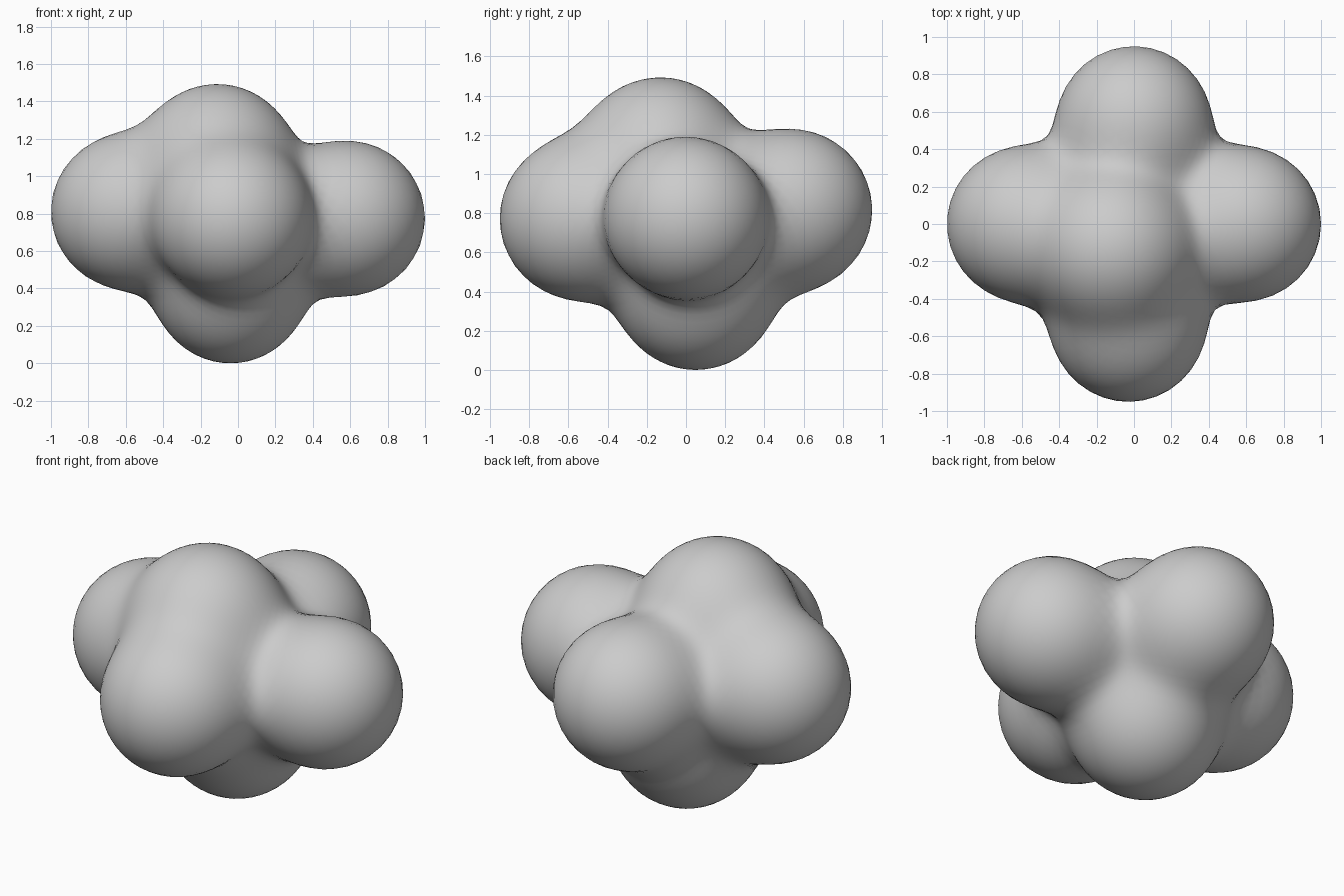
import bpy, bmesh, math
from mathutils import Vector

if "Cube" in bpy.data.objects:
    bpy.data.objects.remove(bpy.data.objects["Cube"])

# Six overlapping lobes: left, right, front, back, top, bottom (centre, radius)
LOBES = [
    ((-0.59, 0.00, 0.81), 0.41),
    ((0.59, 0.00, 0.775), 0.41),
    ((-0.03, -0.54, 0.77), 0.41),
    ((0.00, 0.54, 0.815), 0.41),
    ((-0.11, -0.13, 1.08), 0.41),
    ((-0.04, 0.05, 0.405), 0.405),
]
LOBES = [(Vector(c), r) for c, r in LOBES]
CORE = Vector((-0.02, 0.0, 0.77))
BLEND = 0.09


def inside(p):
    """True within the softly blended union of the lobes."""
    return sum(math.exp((r - (p - c).length) / BLEND) for c, r in LOBES) > 1.0


def surface_point(direction):
    """Walk inward along a ray from the core, then bisect onto the surface."""
    out = 1.3
    while out > 0.1 and not inside(CORE + direction * out):
        out -= 0.03
    lo, hi = out, out + 0.03
    for _ in range(12):
        mid = (lo + hi) / 2
        if inside(CORE + direction * mid):
            lo = mid
        else:
            hi = mid
    return CORE + direction * lo


# Merged blob skin
bm = bmesh.new()
bmesh.ops.create_icosphere(bm, subdivisions=5, radius=1.0)
for v in bm.verts:
    v.co = surface_point(v.co.normalized())

# Rest on the floor
low = min(v.co.z for v in bm.verts)
bmesh.ops.translate(bm, verts=bm.verts, vec=(0, 0, -low))
for f in bm.faces:
    f.smooth = True

mesh = bpy.data.meshes.new("lobed_blob")
bm.to_mesh(mesh)
bm.free()
blob = bpy.data.objects.new("lobed_blob", mesh)
bpy.context.collection.objects.link(blob)
